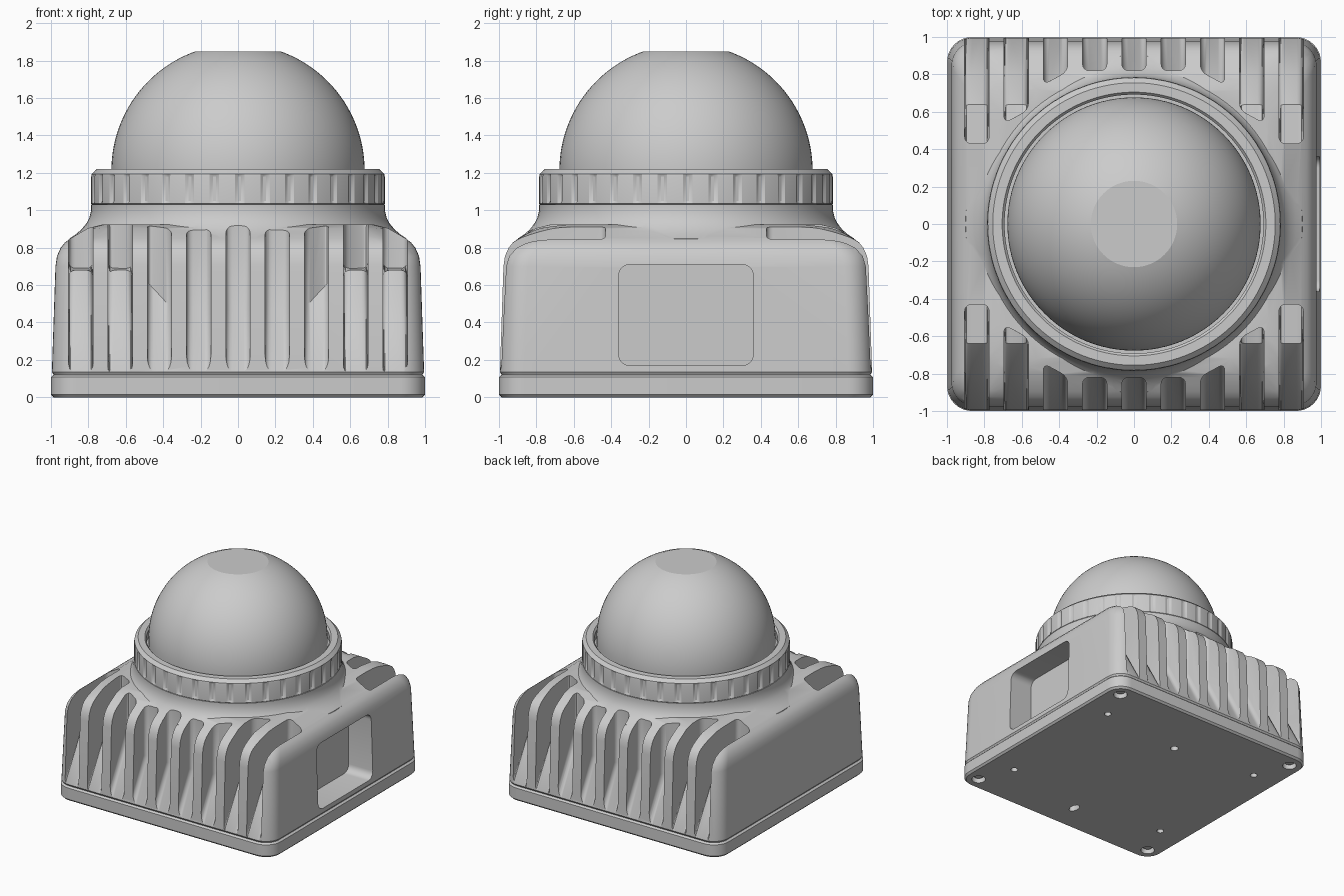
import bpy, bmesh
from math import sin, cos, pi, sqrt, radians

if "Cube" in bpy.data.objects:
    bpy.data.objects.remove(bpy.data.objects["Cube"])


def to_object(name, bm):
    bmesh.ops.remove_doubles(bm, verts=bm.verts, dist=1e-5)
    bmesh.ops.recalc_face_normals(bm, faces=bm.faces)
    me = bpy.data.meshes.new(name)
    bm.to_mesh(me)
    bm.free()
    ob = bpy.data.objects.new(name, me)
    bpy.context.collection.objects.link(ob)
    return ob


def activate(ob):
    bpy.ops.object.select_all(action='DESELECT')
    ob.select_set(True)
    bpy.context.view_layer.objects.active = ob


def smooth(ob, angle=28):
    activate(ob)
    bpy.ops.object.shade_smooth_by_angle(angle=radians(angle))


def boolean(ob, tool, operation):
    activate(ob)
    tool.hide_render = True
    m = ob.modifiers.new("bool", 'BOOLEAN')
    m.operation, m.solver, m.object = operation, 'EXACT', tool
    bpy.ops.object.modifier_apply(modifier=m.name)
    bpy.data.objects.remove(tool)


def bridge(bm, rings, caps=True):
    for a, b in zip(rings, rings[1:]):
        n = len(a)
        for i in range(n):
            bm.faces.new((a[i], a[(i + 1) % n], b[(i + 1) % n], b[i]))
    if caps:
        bm.faces.new(rings[0])
        bm.faces.new(rings[-1])


def rounded_loft(name, sections, n=8):
    """Stack of rounded squares given as (half width, corner radius, z)."""
    bm = bmesh.new()
    rings = []
    for h, r, z in sections:
        ring = []
        for q, (sx, sy) in enumerate(((1, 1), (-1, 1), (-1, -1), (1, -1))):
            for k in range(n + 1):
                t = (q + k / n) * pi / 2
                ring.append(bm.verts.new((sx * (h - r) + r * cos(t), sy * (h - r) + r * sin(t), z)))
        rings.append(ring)
    bridge(bm, rings)
    return to_object(name, bm)


def lathe(name, profile, segs, closed=False, notch=None):
    """Revolve (r, z) points; notch(i, z) changes the radius."""
    bm = bmesh.new()
    rings = []
    for r, z in profile:
        ring = []
        for i in range(segs):
            a = 2 * pi * i / segs
            rr = r - (notch(i, r, z) if notch else 0)
            ring.append(bm.verts.new((rr * cos(a), rr * sin(a), z)))
        rings.append(ring)
    if closed:
        rings.append(rings[0])
    bridge(bm, rings, caps=not closed)
    return to_object(name, bm)


# housing: tapered rounded square blended into a round neck
body = rounded_loft("housing", [
    (.985, .12, .12), (.995, .13, .135), (.976, .13, .70), (.968, .14, .755), (.948, .15, .80),
    (.925, .16, .828), (.895, .17, .85), (.80, .2, .905), (.72, .2, .925)])
neck = lathe("neck", [(.3, .78), (.92, .78), (.90, .85), (.865, .873), (.835, .90), (.81, .93),
                      (.795, .96), (.785, 1.0), (.785, 1.03), (.3, 1.03)], 96)
boolean(body, neck, 'UNION')


# cooling slots, front and back
def slot(bm, cx, side):
    def end(x):
        return max(.42, min(.82, sqrt(max(0, .89 ** 2 - x * x))))

    half = .065
    loops = []
    for x in (cx - half, cx + half):
        if abs(cx) < .5:
            e = end(x)
            pts = [(1.12, -.097), (e, .15 + 1.9 * (.99 - e)), (e, 1.1), (1.12, 1.1)]
        else:
            e = .43 if abs(cx) > .7 else (.54 if abs(x) > .63 else .61)
            pts = [(1.12, -.097), (.81, .492), (.64, .68), (e, .69), (e, 1.1), (1.12, 1.1)]
        loops.append([bm.verts.new((x, side * y, z)) for y, z in pts])
    bridge(bm, loops)
    # round the edges that run along the floor and up the end wall
    run = len(loops[0]) - 2
    edges = [bm.edges.get((lp[i], lp[i + 1])) for lp in loops for i in range(run)]
    bmesh.ops.bevel(bm, geom=edges, offset=.035, segments=4, profile=.5,
                    affect='EDGES', clamp_overlap=False)


bm = bmesh.new()
for side in (-1, 1):
    for i in range(-4, 5):
        slot(bm, i * .21, side)
boolean(body, to_object("slot_cutter", bm), 'DIFFERENCE')

# connector pocket on the right side
bm = bmesh.new()
bmesh.ops.create_cube(bm, size=1)
for v in bm.verts:
    v.co = (.77 if v.co.x < 0 else 1.2, v.co.y * .72, .44 + v.co.z * .54)
bmesh.ops.bevel(bm, geom=[e for e in bm.edges if abs(e.verts[0].co.x - e.verts[1].co.x) > .1],
                offset=.06, segments=6, profile=.5, affect='EDGES')
boolean(body, to_object("pocket_cutter", bm), 'DIFFERENCE')
smooth(body)

# base plate with screw holes underneath
plate = rounded_loft("base_plate", [(.985, .12, 0), (1.0, .135, .015), (1.0, .135, .108),
                                    (.992, .127, .116), (.985, .12, .12)])
holes = [(sx * x, sy * y, r, 1) for sx in (-1, 1) for sy in (-1, 1)
         for x, y, r in ((.88, .88, .055), (.76, .58, .028))]
holes += [(0, .5, .032, 1), (0, -.74, .032, 1.7)]
bm = bmesh.new()
for x, y, r, stretch in holes:
    made = bmesh.ops.create_cone(bm, cap_ends=True, segments=24, radius1=r, radius2=r, depth=.16)
    for v in made["verts"]:
        v.co = (v.co.x + x, v.co.y * stretch + y, v.co.z)
boolean(plate, to_object("hole_cutter", bm), 'DIFFERENCE')
smooth(plate)

# screw heads in the corner holes
bm = bmesh.new()
for sx in (-1, 1):
    for sy in (-1, 1):
        made = bmesh.ops.create_cone(bm, cap_ends=True, segments=24, radius1=.038, radius2=.042, depth=.06)
        bmesh.ops.translate(bm, verts=made["verts"], vec=(sx * .88, sy * .88, .06))
smooth(to_object("corner_screws", bm))

# knurled clamp ring
ring = lathe("clamp_ring", [(.765, 1.02), (.785, 1.035), (.785, 1.05), (.785, 1.18), (.782, 1.195),
                            (.755, 1.22), (.705, 1.22), (.692, 1.205), (.692, 1.15), (.66, 1.15), (.66, 1.02)],
             288, closed=True,
             notch=lambda i, r, z: .012 if i % 8 in (0, 1) and r > .78 and 1.04 < z < 1.19 else 0)
smooth(ring)

# dome with a flat top
R, zc = .677, 1.212
dome_pts = [(.677, 1.10)]
top = 1.223
dome_pts += [(R * cos(top * k / 32), zc + R * sin(top * k / 32)) for k in range(33)]
dome = lathe("dome", dome_pts, 96)
smooth(dome, 15)
